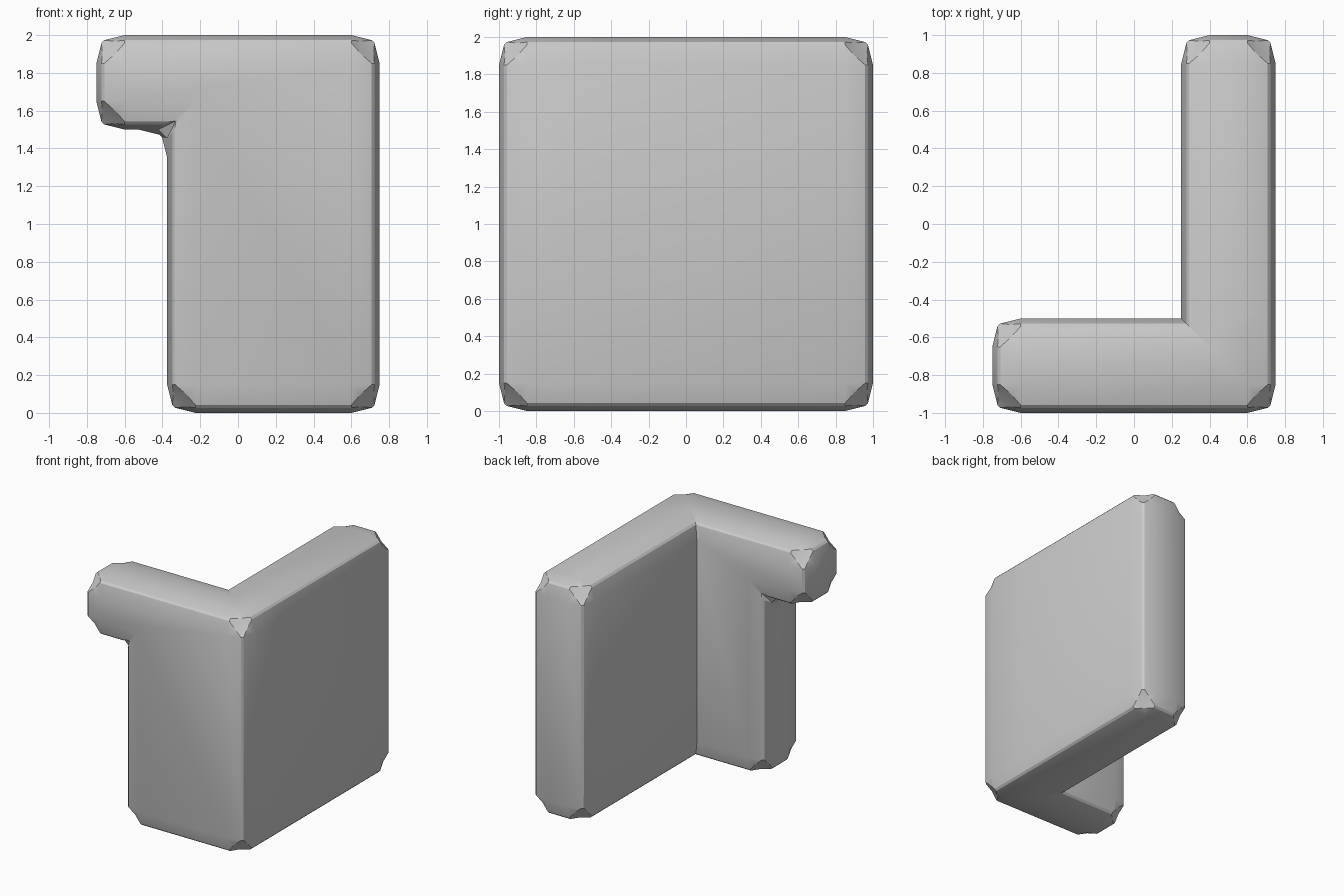
import bpy, bmesh, math

if "Cube" in bpy.data.objects:
    bpy.data.objects.remove(bpy.data.objects["Cube"])

# Front plate: stepped outline in x/z, extruded backwards
outline = [(-0.75, 2), (-0.75, 1.5), (-0.375, 1.5), (-0.375, 0), (0.75, 0), (0.75, 2)]
bm = bmesh.new()
face = bm.faces.new([bm.verts.new((x, -1, z)) for x, z in outline])
ext = bmesh.ops.extrude_face_region(bm, geom=[face])
verts = [g for g in ext["geom"] if isinstance(g, bmesh.types.BMVert)]
bmesh.ops.translate(bm, verts=verts, vec=(0, 0.5, 0))

# Side plate: split the back of the front plate and pull its right part back
bmesh.ops.bisect_plane(bm, geom=bm.verts[:] + bm.edges[:] + bm.faces[:],
                       plane_co=(0.25, 0, 0), plane_no=(1, 0, 0))
side = [f for f in bm.faces
        if all(abs(v.co.y + 0.5) < 1e-4 and v.co.x > 0.24 for v in f.verts)]
ext = bmesh.ops.extrude_face_region(bm, geom=side)
verts = [g for g in ext["geom"] if isinstance(g, bmesh.types.BMVert)]
bmesh.ops.translate(bm, verts=verts, vec=(0, 1.5, 0))

# Merge coplanar faces so that only true edges remain
bmesh.ops.dissolve_limit(bm, angle_limit=0.01, verts=bm.verts[:], edges=bm.edges[:])
bmesh.ops.recalc_face_normals(bm, faces=bm.faces[:])

mesh = bpy.data.meshes.new("corner_wall")
bm.to_mesh(mesh)
bm.free()
wall = bpy.data.objects.new("corner_wall", mesh)
bpy.context.collection.objects.link(wall)

# Edge bevel: two wide shallow strips with a narrow facet between them
bev = wall.modifiers.new("edge_bevel", "BEVEL")
bev.width = 0.15
bev.segments = 3
bev.limit_method = 'ANGLE'
bev.use_clamp_overlap = False
bev.profile_type = 'CUSTOM'
prof = bev.custom_profile
prof.points.add(0.67, 0.33)
prof.points.add(0.33, 0.67)
prof.update()
prof.points[1].location = (0.82, 0.72)
prof.points[2].location = (0.72, 0.82)
for p in prof.points:
    p.handle_type_1 = 'VECTOR'
    p.handle_type_2 = 'VECTOR'
prof.update()

# Apply the bevel, then shade smooth across the shallow strips only
bpy.context.view_layer.objects.active = wall
wall.select_set(True)
bpy.ops.object.modifier_apply(modifier=bev.name)
bpy.ops.object.shade_smooth_by_angle(angle=math.radians(25))
